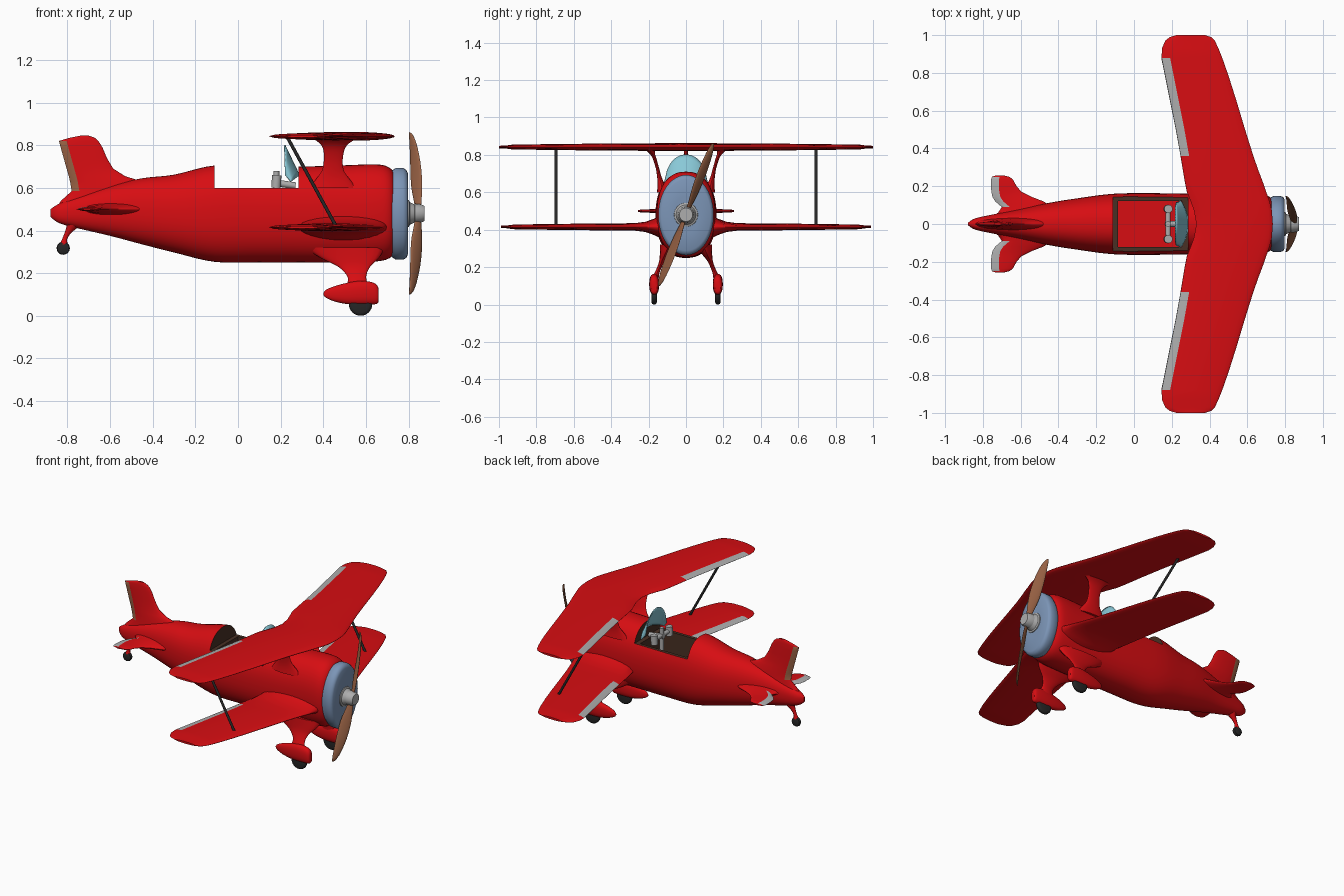
import bpy, bmesh, math
from mathutils import Vector

def mat(name, c):
    m = bpy.data.materials.new(name)
    m.diffuse_color = (*c, 1)
    return m

RED = mat("red paint", (0.68, 0.004, 0.006))
GREY = mat("light grey", (0.42, 0.42, 0.42))
WOOD = mat("propeller brown", (0.30, 0.115, 0.055))
DARK = mat("dark brown", (0.065, 0.03, 0.018))
STEEL = mat("blue grey", (0.20, 0.30, 0.47))
GLASS = mat("glass blue", (0.25, 0.58, 0.68))
BLACK = mat("black", (0.02, 0.02, 0.02))
X, Y, Z = Vector((1, 0, 0)), Vector((0, 1, 0)), Vector((0, 0, 1))

def make(name, bm, *mats):
    bmesh.ops.recalc_face_normals(bm, faces=bm.faces)
    me = bpy.data.meshes.new(name)
    bm.to_mesh(me)
    bm.free()
    for m in mats:
        me.materials.append(m)
    ob = bpy.data.objects.new(name, me)
    bpy.context.collection.objects.link(ob)
    return ob

def ring(c, u, v, a, b, n=24, e=2.0):
    """Superellipse of points around c in the plane u, v."""
    pts = []
    for i in range(n):
        t = 2 * math.pi * i / n
        s, k = math.sin(t), math.cos(t)
        pts.append(Vector(c) + u * a * math.copysign(abs(k) ** (2 / e), k)
                   + v * b * math.copysign(abs(s) ** (2 / e), s))
    return pts

def loft(name, rings, mats, rule=None):
    bm = bmesh.new()
    vs = [[bm.verts.new(p) for p in r] for r in rings]
    n = len(vs[0])
    for j in range(len(vs) - 1):
        for i in range(n):
            k = (i + 1) % n
            f = bm.faces.new((vs[j][i], vs[j][k], vs[j + 1][k], vs[j + 1][i]))
            if rule:
                f.material_index = rule(i, j)
    bm.faces.new(vs[0])
    bm.faces.new(vs[-1])
    return make(name, bm, *mats)

def smooth(rows, sub=5):
    """Catmull-Rom interpolation of tuples."""
    out = []
    for i in range(len(rows) - 1):
        p = [rows[max(0, min(len(rows) - 1, i + d))] for d in (-1, 0, 1, 2)]
        for s in range(sub):
            t = s / sub
            out.append(tuple(0.5 * (2 * b + (c - a) * t + (2 * a - 5 * b + 4 * c - d) * t * t
                                    + (3 * b - a - 3 * c + d) * t ** 3) for a, b, c, d in zip(*p)))
    return out + [rows[-1]]

def foil(name, rows, z0, strip, w, upright=False, mats=(RED, GREY)):
    """Thin wing: rows of (span, leading x, trailing x, half thickness), painted trailing strip."""
    base = [0, 0.012, 0.05, 0.12, 0.22, 0.35, 0.5, 0.65, 0.8, 0.91, 1]
    rings = []
    for s, le, te, t in rows:
        k = 1 - min(w, 0.55 * (le - te)) / (le - te)
        fr = [f * k for f in base] + [(1 + k) / 2, 1]
        up, low = [], []
        for f in fr:
            h = t * (max(0, 1 - (2 * f - 1) ** 2) ** 0.5 + 0.03)
            x = le + (te - le) * f
            for side, lst in ((h, up), (-h, low)):
                lst.append(Vector((x, side, s)) if upright else Vector((x, s, z0 + side)))
        rings.append(up + low[::-1])
    n = len(base) + 2
    def rule(i, j):
        mid = abs(rows[j][0] + rows[j + 1][0]) / 2
        last = n + 2 if upright else n
        return int(n - 3 <= i < last and strip[0] < mid < strip[1])
    return loft(name, rings, mats, rule)

def both(rows):
    return [(-r[0],) + r[1:] for r in rows[:0:-1]] + rows

def rod(name, p, q, r, m, n=16, flat=1.0):
    p, q = Vector(p), Vector(q)
    d = (q - p).normalized()
    v = d.cross(Y if abs(d.y) < 0.9 else X).normalized()
    u = d.cross(v)
    return loft(name, [ring(c, u, v, r * flat, r, n) for c in (p, q)], [m])

# fuselage: x, bottom z, top z, half width
body = smooth([(-0.88, 0.465, 0.50, 0.006), (-0.84, 0.435, 0.525, 0.03), (-0.75, 0.41, 0.56, 0.05),
               (-0.6, 0.375, 0.61, 0.08), (-0.45, 0.335, 0.645, 0.112), (-0.3, 0.297, 0.662, 0.136),
               (-0.11, 0.253, 0.705, 0.16), (0.1, 0.25, 0.70, 0.163), (0.3, 0.25, 0.70, 0.16),
               (0.5, 0.25, 0.706, 0.157), (0.65, 0.255, 0.71, 0.157), (0.71, 0.27, 0.695, 0.148),
               (0.74, 0.30, 0.66, 0.12)])
fuselage = loft("fuselage", [ring((x, 0, (a + b) / 2), Y, Z, w, (b - a) / 2, 48, 2.3)
                             for x, a, b, w in body], [RED, DARK])

# cockpit opening cut into the fuselage
for i, (lo, hi) in enumerate([((-0.11, -0.3, 0.6), (0.285, 0.3, 0.9)),
                              ((-0.085, -0.122, 0.40), (0.255, 0.122, 0.7))]):
    bm = bmesh.new()
    bmesh.ops.create_cube(bm, size=1)
    for v in bm.verts:
        v.co = [(hi[k] if v.co[k] > 0 else lo[k]) for k in range(3)]
    cutter = make("cockpit_cutter", bm)
    cutter.hide_render = True
    md = fuselage.modifiers.new("cut", "BOOLEAN")
    md.operation, md.object, md.solver = "DIFFERENCE", cutter, "EXACT"
    bpy.context.view_layer.objects.active = fuselage
    bpy.ops.object.modifier_apply(modifier=md.name)
    bpy.data.objects.remove(cutter)
for f in fuselage.data.polygons:
    c, n = f.center, f.normal
    inside = -0.115 < c.x < 0.29 and c.z > 0.39
    wall = abs(n.x) > 0.98 or (abs(n.y) > 0.98 and abs(c.y) < 0.124)
    rim = n.z > 0.98 and 0.59 < c.z < 0.61
    f.material_index = int(inside and (wall or rim))

# wings: same plan for both, lower one thickens into the fuselage
plan = [(0, 0.735, 0.33), (0.07, 0.73, 0.318), (0.12, 0.718, 0.30), (0.17, 0.70, 0.28), (0.22, 0.683, 0.27),
        (0.28, 0.66, 0.26), (0.36, 0.632, 0.247), (0.5, 0.588, 0.222), (0.65, 0.543, 0.192),
        (0.78, 0.502, 0.166), (0.88, 0.467, 0.146), (0.93, 0.447, 0.148), (0.97, 0.428, 0.165),
        (0.99, 0.408, 0.19), (1.0, 0.375, 0.225)]
def thick(y):
    return (0.02 - 0.009 * y * y) * (1 if y < 0.95 else 0.6)
foil("upper_wing", both([(y, a, b, thick(y)) for y, a, b in plan]), 0.842, (0.36, 0.88), 0.045)
foil("lower_wing", both([(y * 0.99, a - 0.04 * max(0, 1 - y / 0.2), b,
                          thick(y) + 0.05 * max(0, 1 - (max(y, 0.12) - 0.12) / 0.16) ** 2)
                         for y, a, b in plan]), 0.415, (0.35, 0.88), 0.045)

# tail surfaces
foil("tailplane", both([(0, -0.38, -0.80, 0.035), (0.06, -0.40, -0.72, 0.03), (0.09, -0.43, -0.70, 0.024),
                        (0.12, -0.48, -0.735, 0.017), (0.145, -0.545, -0.75, 0.012), (0.17, -0.595, -0.755, 0.01),
                        (0.2, -0.622, -0.757, 0.009), (0.235, -0.64, -0.757, 0.008), (0.25, -0.66, -0.752, 0.006),
                        (0.257, -0.69, -0.73, 0.004)]), 0.5, (0.09, 0.25), 0.042)
foil("tail_fin", [(0.48, -0.35, -0.87, 0.04), (0.54, -0.38, -0.83, 0.036), (0.585, -0.40, -0.78, 0.032),
                  (0.63, -0.45, -0.788, 0.026), (0.655, -0.53, -0.794, 0.021), (0.69, -0.585, -0.804, 0.017),
                  (0.74, -0.615, -0.818, 0.014), (0.79, -0.636, -0.832, 0.012), (0.82, -0.655, -0.84, 0.01),
                  (0.835, -0.672, -0.79, 0.008), (0.845, -0.70, -0.74, 0.005)],
     0, (0.585, 0.82), 0.036, True, (RED, WOOD))

# engine ring and hub
loft("engine_cowl", [ring((x, 0, 0.478), Y, Z, r * 0.69, r, 48) for x, r in
     ((0.715, 0.18), (0.722, 0.203), (0.74, 0.215), (0.775, 0.215), (0.79, 0.206), (0.797, 0.19), (0.797, 0.1))], [STEEL])
loft("propeller_hub", [ring((x, 0, 0.48), Y, Z, r, r, 28) for x, r in
     ((0.79, 0.065), (0.802, 0.063), (0.806, 0.053), (0.828, 0.042), (0.83, 0.046), (0.862, 0.042), (0.874, 0.036))], [GREY])

# propeller blades, twisted
def blade(name, sign):
    d = Vector((0, 0.357, 0.934)) * sign
    t = Vector((0, -0.934, 0.357)) * sign
    rings = []
    for r, half, ang, x in smooth([(0.02, 0.014, 60, 0.845), (0.07, 0.022, 58, 0.843), (0.15, 0.033, 52, 0.838),
                                   (0.25, 0.033, 46, 0.832), (0.34, 0.024, 42, 0.822), (0.39, 0.013, 40, 0.812),
                                   (0.407, 0.004, 40, 0.804)], 3):
        a = math.radians(ang)
        u = X * math.sin(a) + t * math.cos(a)
        rings.append(ring(Vector((x, 0, 0.48)) + d * r, u, d.cross(u), half, min(0.007, half * 0.4), 14))
    loft(name, rings, [WOOD])
blade("propeller_blade_upper", 1)
blade("propeller_blade_lower", -1)

# windscreen: curved plate
bm = bmesh.new()
N, M = 16, 6
grid = []
for j in range(M + 1):
    v = j / M
    row = []
    for i in range(N + 1):
        u = -1 + 2 * i / N
        low = Vector((0.29 - 0.04 * u * u, 0.125 * u, 0.66 - 0.03 * u * u))
        high = Vector((0.222, 0.115 * u, 0.66 + 0.142 * (1 - abs(u) ** 2.2) ** 0.6))
        row.append(bm.verts.new(low.lerp(high, v)))
    grid.append(row)
for j in range(M):
    for i in range(N):
        bm.faces.new((grid[j][i], grid[j][i + 1], grid[j + 1][i + 1], grid[j + 1][i]))
screen = make("windscreen", bm, GLASS)
screen.modifiers.new("thickness", "SOLIDIFY").thickness = 0.006

# control yoke
rod("yoke_column", (0.27, 0, 0.61), (0.165, 0, 0.625), 0.016, GREY)
rod("yoke_bar", (0.18, -0.075, 0.63), (0.18, 0.075, 0.63), 0.014, GREY)
rod("yoke_post", (0.18, 0, 0.42), (0.18, 0, 0.68), 0.014, GREY)

for s, side in ((1, "left"), (-1, "right")):
    rod("yoke_grip_" + side, (0.178, s * 0.08, 0.60), (0.182, s * 0.08, 0.66), 0.022, GREY)
    # wing strut
    rod("wing_strut_" + side, (0.23, s * 0.695, 0.84), (0.46, s * 0.695, 0.42), 0.008, BLACK, 12, 1.0)
    # centre wing support
    loft("cabane_" + side, [ring((x, s * y, z), X, Y, a, b) for z, x, y, a, b in smooth(
        [(0.60, 0.445, 0.125, 0.11, 0.03), (0.64, 0.445, 0.132, 0.08, 0.02), (0.68, 0.445, 0.142, 0.052, 0.012),
         (0.73, 0.447, 0.153, 0.044, 0.009), (0.78, 0.45, 0.168, 0.05, 0.01), (0.81, 0.452, 0.182, 0.07, 0.016),
         (0.835, 0.455, 0.195, 0.11, 0.035)], 3)], [RED])
    # landing gear leg, wheel cover and wheel
    loft("gear_leg_" + side, [ring((x, s * y, z), X, Y, a, b) for z, x, y, a, b in smooth(
        [(0.32, 0.50, 0.09, 0.19, 0.05), (0.27, 0.525, 0.112, 0.135, 0.028), (0.23, 0.545, 0.13, 0.075, 0.014),
         (0.19, 0.556, 0.146, 0.046, 0.012), (0.16, 0.56, 0.158, 0.045, 0.014), (0.12, 0.56, 0.167, 0.06, 0.02)], 3)], [RED])
    loft("wheel_cover_" + side, [ring((x, s * 0.17, z), Y, Z, h * 0.48, h, 24, 2.4) for x, z, h in smooth(
        [(0.40, 0.102, 0.004), (0.415, 0.103, 0.02), (0.46, 0.103, 0.038), (0.52, 0.105, 0.051), (0.58, 0.108, 0.056),
         (0.63, 0.105, 0.052), (0.652, 0.1, 0.044), (0.66, 0.096, 0.03)], 3)], [RED])
    loft("wheel_" + side, [ring((0.575, s * 0.17 + y, 0.055), X, Z, r, r, 32) for y, r in
         ((-0.015, 0.04), (-0.012, 0.05), (-0.005, 0.055), (0.005, 0.055), (0.012, 0.05), (0.015, 0.04))], [BLACK])

# tail wheel on a bent strut
loft("tail_wheel_strut", [ring((x, 0, z), X, Y, a, a * 0.8, 14) for z, x, a in smooth(
    [(0.46, -0.76, 0.05), (0.42, -0.775, 0.03), (0.39, -0.797, 0.016), (0.36, -0.813, 0.012),
     (0.335, -0.818, 0.018), (0.315, -0.82, 0.016)], 3)], [RED])
loft("tail_wheel", [ring((-0.82, y, 0.317), X, Z, r, r, 24) for y, r in
     ((-0.014, 0.02), (-0.01, 0.028), (0, 0.031), (0.01, 0.028), (0.014, 0.02))], [BLACK])

# smooth shading with sharp edges kept
for ob in bpy.context.scene.objects:
    ob.select_set(ob.type == "MESH")
bpy.context.view_layer.objects.active = fuselage
bpy.ops.object.shade_smooth_by_angle(angle=math.radians(40))
